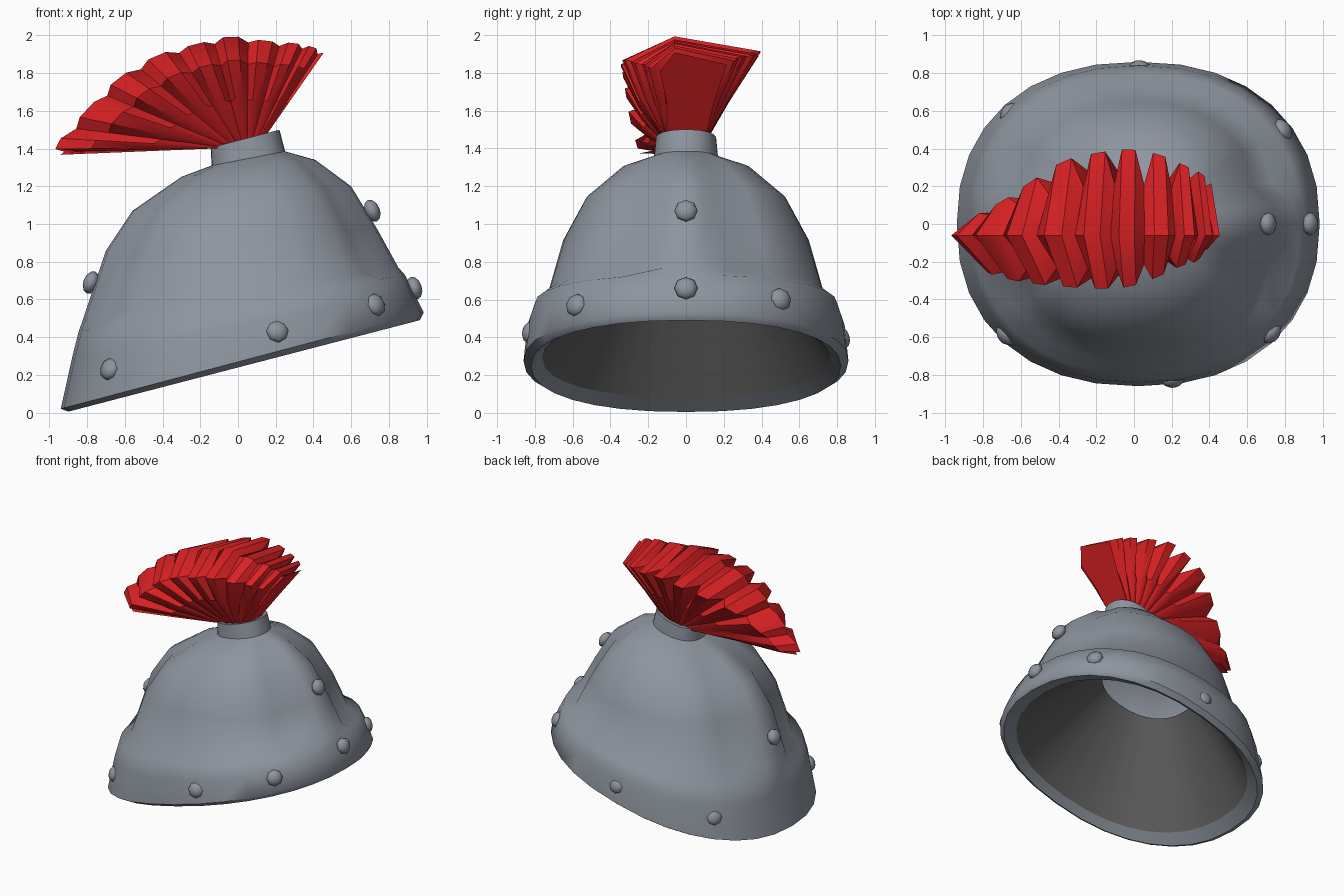
import bpy, bmesh, math
from mathutils import Vector

cube = bpy.data.objects.get("Cube")
if cube:
    bpy.data.objects.remove(cube)


def material(name, rgb):
    m = bpy.data.materials.new(name)
    m.use_nodes = True
    m.diffuse_color = (*rgb, 1)
    m.node_tree.nodes["Principled BSDF"].inputs["Base Color"].default_value = (*rgb, 1)
    return m


steel = material("steel_grey", (0.27, 0.30, 0.345))
lining = material("dark_lining", (0.11, 0.11, 0.11))
red = material("plume_red", (0.70, 0.015, 0.017))


def finish(name, bm, mat, angle):
    bmesh.ops.recalc_face_normals(bm, faces=bm.faces)
    me = bpy.data.meshes.new(name)
    bm.to_mesh(me)
    bm.free()
    me.materials.append(mat)
    ob = bpy.data.objects.new(name, me)
    bpy.context.collection.objects.link(ob)
    bpy.ops.object.select_all(action="DESELECT")
    ob.select_set(True)
    bpy.context.view_layer.objects.active = ob
    bpy.ops.object.shade_smooth_by_angle(angle=math.radians(angle))
    return ob


SEG = 32


def power(v, n=2.25):
    return math.copysign(abs(v) ** (2 / n), v)


def ring(bm, left, right, width, recess=0):
    """Tilted oval between two side points; recess leaves a narrow ridge fore and aft."""
    a, b = Vector((left[0], 0, left[1])), Vector((right[0], 0, right[1]))
    verts = []
    for i in range(SEG):
        t = math.tau * i / SEG
        from_ridge = abs((i + SEG // 4) % (SEG // 2) - SEG // 4)
        reach = 1 if from_ridge <= 1 else 1 - recess
        p = (a + b) / 2 + (b - a) / 2 * power(math.cos(t)) * reach
        p.y = width * power(math.sin(t))
        if recess and from_ridge <= 2:
            p.y *= 0.7
        verts.append(bm.verts.new(p))
    return verts


def loft(bm, rings, cap=False):
    for lo, hi in zip(rings, rings[1:]):
        for i in range(SEG):
            j = (i + 1) % SEG
            bm.faces.new((lo[i], lo[j], hi[j], hi[i]))
    if cap:
        bm.faces.new(rings[-1])


# Helmet shell: rolled rim, brow band, ridged dome and plume socket
shell = [
    ((-0.82, 0.08), (0.86, 0.50), 0.76, 0),
    ((-0.90, 0.005), (0.965, 0.49), 0.82, 0),
    ((-0.94, 0.02), (0.985, 0.53), 0.86, 0),
    ((-0.88, 0.29), (0.93, 0.64), 0.84, 0),
    ((-0.845, 0.43), (0.885, 0.73), 0.80, 0),
    ((-0.82, 0.50), (0.85, 0.77), 0.73, 0.08),
    ((-0.70, 0.86), (0.74, 0.97), 0.65, 0.09),
    ((-0.56, 1.07), (0.60, 1.20), 0.53, 0.10),
    ((-0.30, 1.25), (0.41, 1.34), 0.34, 0.10),
    ((-0.14, 1.31), (0.25, 1.385), 0.17, 0),
    ((-0.145, 1.405), (0.22, 1.50), 0.16, 0),
    ((-0.11, 1.41), (0.19, 1.49), 0.13, 0),
    ((-0.11, 1.37), (0.20, 1.45), 0.13, 0),
]
bm = bmesh.new()
loft(bm, [ring(bm, *r) for r in shell], cap=True)
finish("helmet_shell", bm, steel, 54)

# Dark inner wall, open at the crown
bm = bmesh.new()
loft(bm, [ring(bm, (-0.82, 0.08), (0.86, 0.50), 0.76),
          ring(bm, (-0.47, 0.84), (0.18, 1.01), 0.33)])
finish("inner_wall", bm, lining, 40).data.flip_normals()

# Rivets round the band, plus one on the front ridge
rivets = [
    (0.935, 0, 0.66), (0.712, 0, 1.07), (-0.78, 0, 0.69),
    (0.73, -0.58, 0.57), (0.21, -0.825, 0.43), (-0.68, -0.59, 0.23),
    (0.79, 0.50, 0.60), (0.03, 0.825, 0.40), (-0.66, 0.59, 0.24),
]
for n, p in enumerate(rivets):
    bm = bmesh.new()
    bmesh.ops.create_uvsphere(bm, u_segments=8, v_segments=6, radius=0.062)
    bmesh.ops.scale(bm, vec=(1, 1, 0.65), verts=bm.verts)
    ob = finish(f"rivet_{n + 1}", bm, steel, 60)
    ob.location = p
    ob.rotation_euler = Vector((p[0], p[1], 0.3)).to_track_quat("Z", "Y").to_euler()

# Pleated plume: tip x, tip z, near edge y, far edge y for each feather
feathers = [
    (-0.93, 1.355, -0.24, -0.03), (-0.98, 1.41, -0.26, 0.04),
    (-0.80, 1.61, -0.30, 0.12), (-0.64, 1.775, -0.32, 0.22),
    (-0.43, 1.90, -0.335, 0.34), (-0.22, 1.955, -0.345, 0.38),
    (-0.04, 2.00, -0.335, 0.40), (0.15, 1.97, -0.28, 0.37),
    (0.30, 1.96, -0.22, 0.31), (0.40, 1.94, -0.20, 0.27),
    (0.47, 1.90, -0.12, 0.20),
]
last = len(feathers) - 1


def plume_row(bm, t, valley):
    """Cross-section of the plume at fan position t; only the outer part folds in."""
    k = min(int(t), last - 1)
    x, z, near, far = [u + (v - u) * (t - k) for u, v in zip(feathers[k], feathers[k + 1])]
    base = Vector((-0.12 + 0.26 * t / last, 0, 1.40 + 0.05 * t / last))
    tip = Vector((x, 0, z))
    near_mid, far_mid = near * 0.74, far * 0.5 + 0.04
    if valley:
        tip = base.lerp(tip, 0.96)
        near, far = near * 0.7, far * 0.55
        near_mid, far_mid = near_mid * 0.92, far_mid * 0.9
    section = [(0, -0.10), (0.42, near_mid), (0.78, near), (1, -0.06),
               (0.86, far), (0.42, far_mid), (0, 0.10)]
    row = []
    for s, y in section:
        p = base.lerp(tip, s)
        row.append(bm.verts.new((p.x, y, p.z)))
    return row


bm = bmesh.new()
rows = []
for k in range(last + 1):
    for offset, valley in ((-0.22, False), (0.22, False), (0.5, True)):
        if 0 <= k + offset <= last:
            rows.append(plume_row(bm, k + offset, valley))
for a, b in zip(rows, rows[1:]):
    for i in range(len(a) - 1):
        bm.faces.new((a[i], a[i + 1], b[i + 1], b[i]))
bm.faces.new(rows[0])
bm.faces.new(rows[-1])
finish("plume", bm, red, 35)
